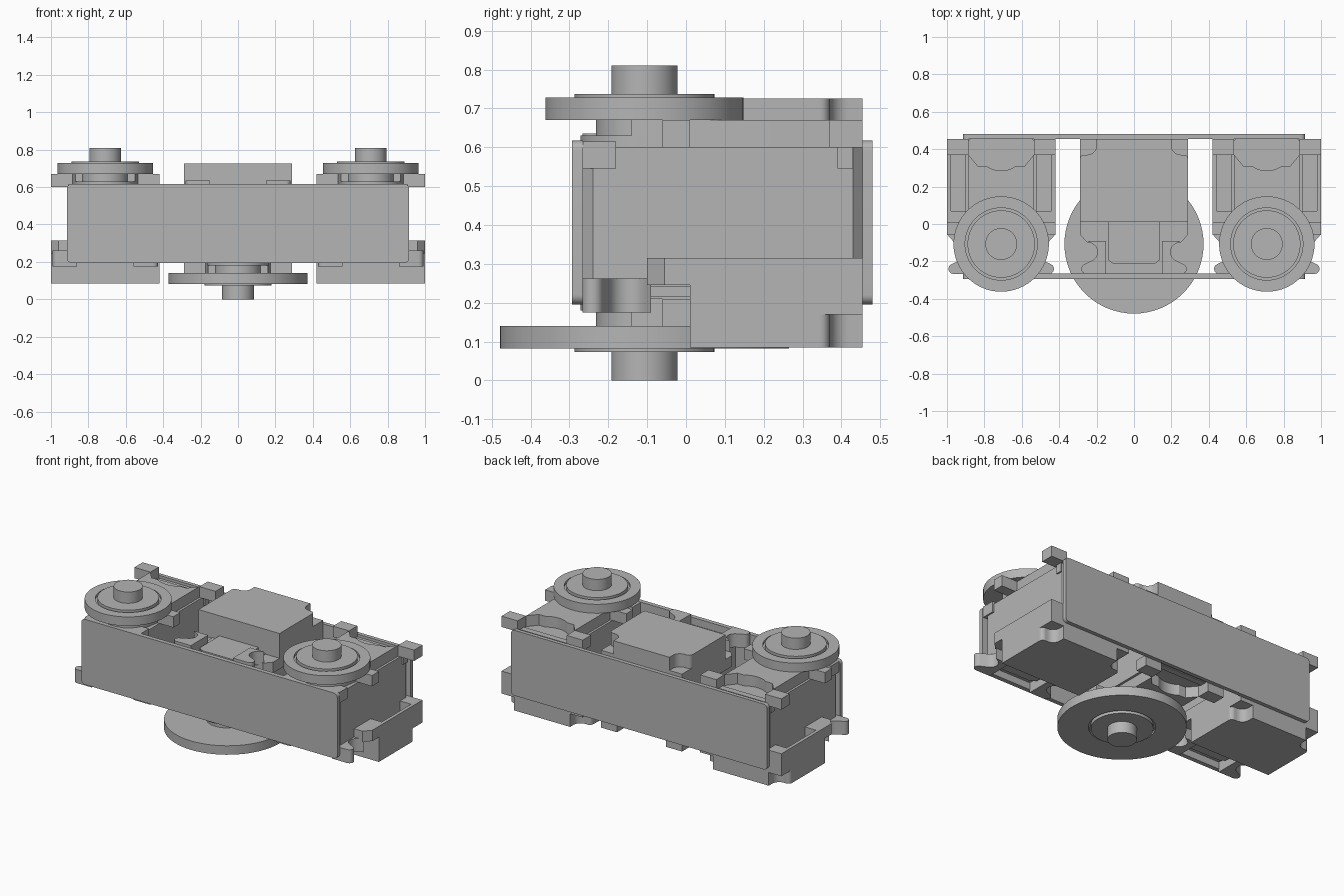
import bpy, bmesh, math

cube = bpy.data.objects.get("Cube")
if cube:
    bpy.data.objects.remove(cube, do_unlink=True)

grey = bpy.data.materials.new("plain_grey")
grey.use_nodes = True
colour = (0.46, 0.46, 0.46, 1)
grey.diffuse_color = colour
grey.node_tree.nodes["Principled BSDF"].inputs["Base Color"].default_value = colour

TOP = 0.81
AXIS_Y = -0.107


def finish(bm, name):
    bmesh.ops.recalc_face_normals(bm, faces=bm.faces)
    me = bpy.data.meshes.new(name)
    bm.to_mesh(me)
    bm.free()
    me.materials.append(grey)
    ob = bpy.data.objects.new(name, me)
    bpy.context.collection.objects.link(ob)
    bpy.ops.object.select_all(action='DESELECT')
    ob.select_set(True)
    bpy.context.view_layer.objects.active = ob
    bpy.ops.object.shade_smooth_by_angle(angle=math.radians(30))
    return ob


def arc(cx, cy, r, a0, a1, n=8):
    """Points along an arc, angles in degrees."""
    steps = [math.radians(a0 + (a1 - a0) * i / n) for i in range(n + 1)]
    return [(cx + r * math.cos(a), cy + r * math.sin(a)) for a in steps]


def mirrored(half):
    """Close a right-hand outline with its mirror image."""
    return half + [(-x, y) for x, y in reversed(half)]


class Unit:
    """One actuator, upright or turned over."""

    def __init__(self, label, cx, flip):
        self.label, self.cx, self.flip = label, cx, flip

    def place(self, bm, name):
        for v in bm.verts:
            v.co.x += self.cx
            if self.flip:
                v.co.z = TOP - v.co.z
        return finish(bm, self.label + "_" + name)

    def prism(self, name, pts, z0, z1):
        bm = bmesh.new()
        face = bm.faces.new([bm.verts.new((x, y, z0)) for x, y in pts])
        new = bmesh.ops.extrude_face_region(bm, geom=[face])["geom"]
        for v in new:
            if isinstance(v, bmesh.types.BMVert):
                v.co.z = z1
        return self.place(bm, name)

    def box(self, name, x0, x1, y0, y1, z0, z1):
        return self.prism(name, [(x0, y0), (x1, y0), (x1, y1), (x0, y1)], z0, z1)

    def pair(self, name, x0, x1, y0, y1, z0, z1):
        self.box(name + "_left", x0, x1, y0, y1, z0, z1)
        self.box(name + "_right", -x1, -x0, y0, y1, z0, z1)

    def lathe(self, name, profile, n=64):
        bm = bmesh.new()
        rings = []
        for r, z in profile:
            ring = [bm.verts.new((x, y, z)) for x, y in arc(0, AXIS_Y, r, 0, 360, n)[:-1]]
            rings.append(ring)
        for a, b in zip(rings, rings[1:]):
            for i in range(n):
                j = (i + 1) % n
                bm.faces.new((a[i], a[j], b[j], b[i]))
        bm.faces.new(rings[0])
        bm.faces.new(rings[-1])
        return self.place(bm, name)


def build(label, cx, flip, disc_radius):
    u = Unit(label, cx, flip)
    # Central body with chamfered upright edges
    u.prism("body", mirrored([(0.165, -0.265), (0.19, -0.24),
                              (0.19, 0.43), (0.165, 0.455)]), 0.24, 0.6)
    u.box("front_shoulder", -0.2, 0.2, -0.265, -0.18, 0.545, 0.615)
    u.box("back_shoulder", -0.2, 0.2, 0.39, 0.43, 0.545, 0.605)

    # Top deck with a scalloped back edge, and its side mounting ears
    deck = mirrored([(0.16, -0.14), (0.175, -0.06), (0.175, 0.37), (0.125, 0.31)]
                    + arc(0, 0.42, 0.135, -55, -90)[:-1])
    u.prism("deck", deck, 0.59, 0.67)
    u.pair("back_ear", 0.175, 0.29, 0.37, 0.455, 0.6, 0.67)
    u.pair("side_ear", 0.17, 0.29, -0.06, 0.01, 0.6, 0.67)

    # Lower case: lobed underside and an open rim round the body
    low = mirrored([(0.29, 0.01), (0.29, 0.34)] + arc(0.265, 0.345, 0.025, 0, 90)
                   + arc(0.25, 0.42, 0.05, 270, 180) + [(0.2, 0.455)])
    u.prism("case_bottom", low, 0.085, 0.175)
    u.box("case_floor", -0.29, 0.29, 0.01, 0.455, 0.17, 0.2)
    u.pair("case_rim", 0.268, 0.29, 0.01, 0.455, 0.195, 0.315)
    u.box("case_back", -0.275, 0.275, 0.37, 0.455, 0.195, 0.315)
    u.box("case_front", -0.275, 0.275, 0.01, 0.07, 0.195, 0.315)
    u.prism("case_shoulder", mirrored([(0.25, -0.1), (0.29, -0.055), (0.29, 0.03)]),
            0.245, 0.315)

    # Rounded front feet and the low boss between them
    foot = (arc(0.255, -0.24, 0.027, -90, 70) + arc(0.245, -0.15, 0.05, 250, 110)
            + [(0.25, -0.09), (0.15, -0.09), (0.15, -0.267)])
    for side, s in (("left", 1), ("right", -1)):
        u.prism("front_foot_" + side, [(s * x, y) for x, y in foot], 0.175, 0.262)
    u.prism("boss", mirrored([(0.14, 0.03), (0.14, -0.19), (0.11, -0.215)]), 0.215, 0.25)

    # Output neck, grooved disc and hub
    u.lathe("neck", [(0.165, 0.6), (0.165, 0.63), (0.125, 0.63), (0.125, 0.68)])
    u.lathe("disc", [(disc_radius, 0.67), (disc_radius, 0.728), (0.193, 0.728),
                     (0.193, 0.712), (0.18, 0.712), (0.18, 0.737),
                     (0.085, 0.737), (0.085, TOP)])


for label, cx, flip, radius in (("left", 0.71, False, 0.255),
                                ("right", -0.71, False, 0.255),
                                ("middle", 0, True, 0.372)):
    build(label, cx, flip, radius)


# Long side plates that tie the three units together
def plate(name, y0, y1):
    w, z0, z1, r = 0.915, 0.195, 0.617, 0.025
    pts = mirrored(arc(w - r, z0 + r, r, -90, 0) + arc(w - r, z1 - r, r, 0, 90))
    bm = bmesh.new()
    face = bm.faces.new([bm.verts.new((x, y0, z)) for x, z in pts])
    new = bmesh.ops.extrude_face_region(bm, geom=[face])["geom"]
    for v in new:
        if isinstance(v, bmesh.types.BMVert):
            v.co.y = y1
    finish(bm, name)


plate("front_plate", -0.293, -0.265)
plate("back_plate", 0.455, 0.48)
